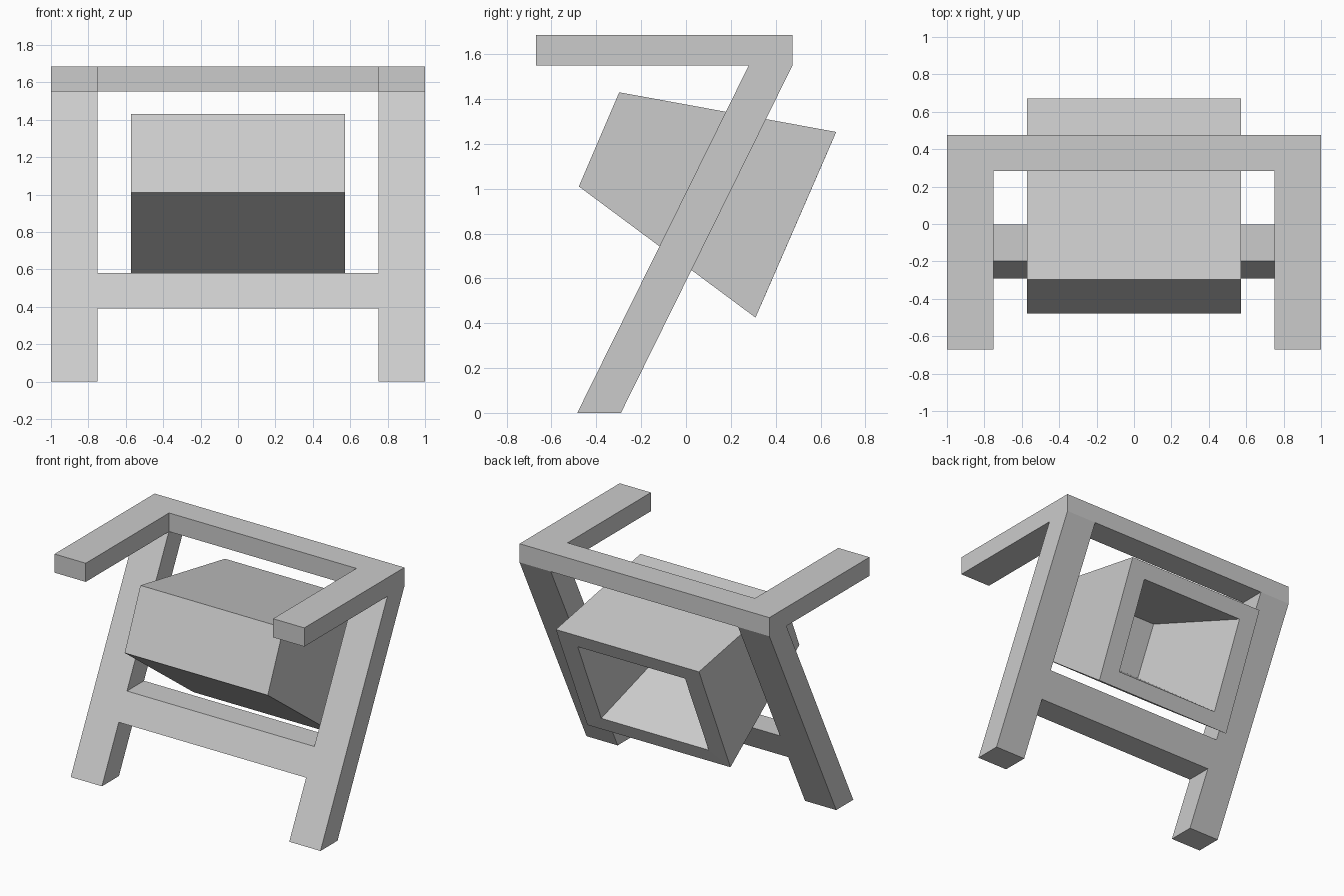
import bpy
import bmesh

if "Cube" in bpy.data.objects:
    bpy.data.objects.remove(bpy.data.objects["Cube"])


def add_object(name, bm):
    bmesh.ops.recalc_face_normals(bm, faces=bm.faces[:])
    mesh = bpy.data.meshes.new(name)
    bm.to_mesh(mesh)
    bm.free()
    obj = bpy.data.objects.new(name, mesh)
    bpy.context.collection.objects.link(obj)
    return obj


def bridge(bm, a, b):
    """Quads joining two vertex loops of equal length."""
    n = len(a)
    for i in range(n):
        j = (i + 1) % n
        bm.faces.new((a[i], a[j], b[j], b[i]))


def prism(name, start, end):
    """Solid between two matching outlines."""
    bm = bmesh.new()
    a = [bm.verts.new(p) for p in start]
    b = [bm.verts.new(p) for p in end]
    bm.faces.new(a)
    bm.faces.new(b)
    bridge(bm, a, b)
    return add_object(name, bm)


def mirrored(half):
    """Complete a right-hand outline with its reflection in x."""
    return half + [(-x, v) for x, v in reversed(half)]


OUT, INN = 1.0, 0.75
LEG_TOP, TOP = 1.55, 1.685
SLOPE = 0.765 / LEG_TOP

# Leaning legs joined by a crossbar: H outline sheared backwards
h_outline = mirrored([(INN, 0.58), (INN, LEG_TOP), (OUT, LEG_TOP), (OUT, 0), (INN, 0), (INN, 0.39)])
# order runs round the outline: right half from upper bar edge to lower, then left half back up
prism("leaning_legs",
      [(x, -0.485 + SLOPE * z, z) for x, z in h_outline],
      [(x, -0.29 + SLOPE * z, z) for x, z in h_outline])

# Flat U-shaped top: rear bar with two forward arms
u_outline = mirrored([(INN, 0.283), (INN, -0.67), (OUT, -0.67), (OUT, 0.475)])
u_outline = u_outline[:4] + u_outline[4:]
prism("top_rail_with_arms",
      [(x, y, LEG_TOP) for x, y in u_outline],
      [(x, y, TOP) for x, y in u_outline])


# Hollow body: closed front, rimmed opening at the back, tapering recess
def ring(bm, half_width, top, bottom):
    return [bm.verts.new((x, y, z)) for x, (y, z) in
            ((-half_width, top), (half_width, top), (half_width, bottom), (-half_width, bottom))]


bm = bmesh.new()
loops = [
    ring(bm, 0.573, (-0.298, 1.43), (-0.478, 1.01)),    # front face
    ring(bm, 0.573, (0.67, 1.253), (0.31, 0.425)),      # back outer edge
    ring(bm, 0.43, (0.625, 1.149), (0.355, 0.528)),     # opening
    ring(bm, 0.215, (-0.045, 1.325), (-0.215, 0.968)),  # recess end
]
for a, b in zip(loops, loops[1:]):
    bridge(bm, a, b)
bm.faces.new(loops[0])
bm.faces.new(loops[-1])
add_object("hollow_body", bm)
